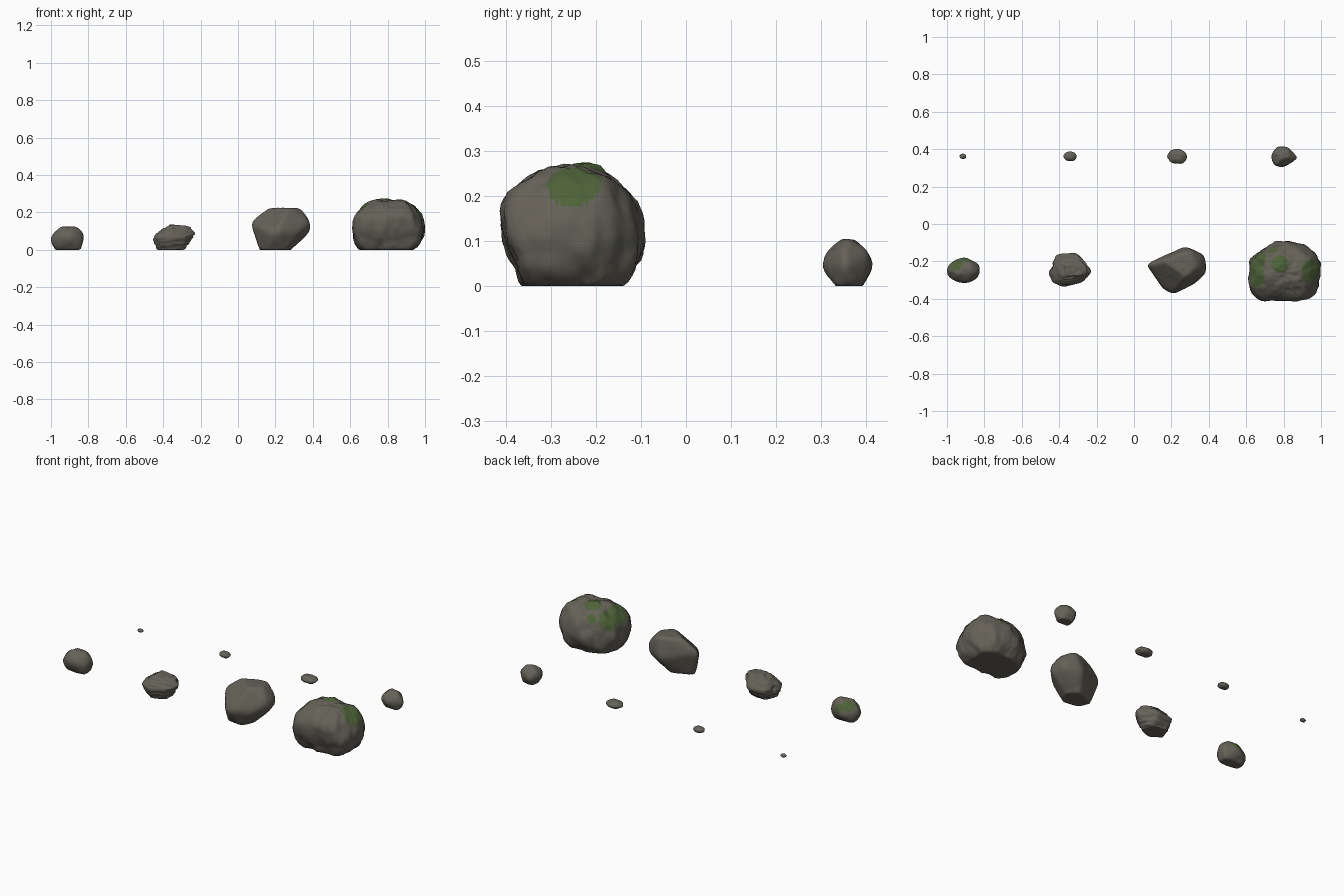
import bpy
import bmesh
from mathutils import Vector, noise
from mathutils.bvhtree import BVHTree

default = bpy.data.objects.get("Cube")
if default:
    bpy.data.objects.remove(default, do_unlink=True)


def make_material(name, colour):
    mat = bpy.data.materials.new(name)
    mat.use_nodes = True
    mat.diffuse_color = colour
    shader = mat.node_tree.nodes["Principled BSDF"]
    shader.inputs["Base Color"].default_value = colour
    shader.inputs["Roughness"].default_value = 0.9
    return mat


STONE = make_material("grey_brown_stone", (0.13, 0.12, 0.097, 1))
MOSS = make_material("green_moss", (0.075, 0.125, 0.04, 1))


def hull_tree(rings):
    """Convex rock core; each ring is a height with its outline points."""
    bm = bmesh.new()
    for height, outline in rings:
        for x, y in outline:
            bm.verts.new((x, y, height))
    bmesh.ops.convex_hull(bm, input=bm.verts[:])
    bmesh.ops.triangulate(bm, faces=bm.faces[:])
    tree = BVHTree.FromBMesh(bm)
    bm.free()
    return tree


def make_rock(name, low, high, rings, detail=5, soften=6, lumps=0.015,
              strata=0.0, moss=()):
    """Wrap a sphere on the core, weather it and fit it to the box low-high."""
    tree = hull_tree(rings)
    centre = Vector((0, 0, 0.5))
    bm = bmesh.new()
    bmesh.ops.create_icosphere(bm, subdivisions=detail, radius=1)
    for v in bm.verts:
        hit = tree.ray_cast(centre + v.co * 9, -v.co)[0]
        v.co = hit if hit else centre + v.co * 0.5
    for _ in range(soften):
        bmesh.ops.smooth_vert(bm, verts=bm.verts[:], factor=0.5,
                              use_axis_x=True, use_axis_y=True, use_axis_z=True)
    # Weathered surface: broad lumps and optional horizontal layers
    seed = Vector((low[0] * 7, low[1] * 5, 0))
    for v in bm.verts:
        out = (v.co - centre).normalized()
        push = lumps * noise.noise(v.co * 3.5 + seed)
        push += lumps * 0.5 * noise.noise(v.co * 9 + seed)
        layer = Vector((v.co.x * 1.5, v.co.y * 1.5, v.co.z * 22)) + seed
        push += strata * noise.noise(layer)
        v.co += out * push
        v.co.z = max(v.co.z, 0)
    # Fit to the requested box
    for axis in range(3):
        values = [v.co[axis] for v in bm.verts]
        start, span = min(values), max(values) - min(values)
        for v in bm.verts:
            t = (v.co[axis] - start) / span
            v.co[axis] = low[axis] + t * (high[axis] - low[axis])
    # Moss patches
    for face in bm.faces:
        face.smooth = True
        mid = face.calc_center_median()
        if any((mid - Vector(p[:3])).length < p[3] for p in moss):
            face.material_index = 1
    mid = Vector(((low[0] + high[0]) / 2, (low[1] + high[1]) / 2, 0))
    bmesh.ops.translate(bm, verts=bm.verts[:], vec=-mid)
    mesh = bpy.data.meshes.new(name)
    bm.to_mesh(mesh)
    bm.free()
    mesh.materials.append(STONE)
    if moss:
        mesh.materials.append(MOSS)
    obj = bpy.data.objects.new(name, mesh)
    obj.location = mid
    bpy.context.scene.collection.objects.link(obj)
    return obj


# Large mossy boulder
make_rock(
    "mossy_boulder", (0.61, -0.415, 0), (1, -0.09, 0.275),
    [(-0.06, [(-.8, -.6), (-.75, .4), (.6, -.6), (.6, .5), (0, .6)]),
     (0.3, [(-1, -.6), (-.95, .4), (-.3, .95), (.5, .9), (1, .2), (.85, -.8), (-.7, -.9)]),
     (0.72, [(-.95, -.4), (-.9, .4), (-.7, -1), (.6, -1), (.92, 0), (.75, .6), (0, .85)]),
     (1, [(-.5, -.3), (-.4, .4), (.45, -.4), (.5, .3)])],
    soften=10, lumps=0.05,
    moss=[(.78, -.21, .275, .05), (.94, -.25, .22, .062), (.65, -.28, .22, .06),
          (.65, -.19, .21, .06), (.73, -.12, .23, .04)])

# Angular rock with a pointed side
make_rock(
    "angular_rock", (0.075, -0.37, 0), (0.385, -0.125, 0.225),
    [(-0.08, [(-.65, 0), (-.5, -.4), (.1, -.5), (.25, 0), (0, .3)]),
     (0.42, [(1, 0), (.85, .6), (.6, -.6), (-.1, -1), (-.4, -.8), (.3, .9)]),
     (0.65, [(-1, .2), (-.9, .1), (.95, .5), (.95, -.2)]),
     (0.95, [(-.4, .3), (.3, -.3), (.65, .1), (.5, .7), (.1, .6)])],
    soften=5, lumps=0.01)

# Layered rock with horizontal ridges
make_rock(
    "layered_rock", (-0.455, -0.335, 0), (-0.23, -0.155, 0.135),
    [(-0.08, [(-.7, -.2), (-.5, .5), (.3, .4), (.4, -.3), (-.2, -.6)]),
     (0.5, [(-1, -.2), (-.6, .9), (.3, 1), (.5, -.7), (-.3, -1), (-.8, -.7)]),
     (0.7, [(1, -.1), (.8, .2), (-.7, .4), (-.5, -.6)]),
     (1, [(-.2, -.3), (-.2, .3), (.5, -.2), (.5, .3)])],
    soften=5, lumps=0.02, strata=0.07)

# Small mossy rock
make_rock(
    "small_mossy_rock", (-1, -0.315, 0), (-0.825, -0.18, 0.125),
    [(-0.08, [(-.6, -.3), (-.6, .3), (.7, -.4), (.7, .3)]),
     (0.4, [(-1, -.2), (-.8, .6), (0, 1), (.9, .5), (.9, -.5), (0, -.9), (-.7, -.7)]),
     (0.65, [(-.9, .1), (.2, .9), (1, .1), (.3, -1), (-.5, -.8)]),
     (1, [(-.4, -.3), (-.2, .4), (.6, -.2), (.5, .3)])],
    detail=4, soften=4, lumps=0.03,
    moss=[(-.95, -.215, .105, .035), (-.9, -.19, .085, .025)])

# Small faceted rock
make_rock(
    "small_faceted_rock", (0.735, 0.305, 0), (0.87, 0.415, 0.105),
    [(-0.08, [(-.5, -.3), (-.4, .5), (.4, .4), (.5, -.3)]),
     (0.45, [(-1, 0), (-.8, -.7), (-.1, -1), (1, -.1), (.2, .9), (-.5, 1)]),
     (0.75, [(-.8, .4), (-.6, -.8), (.6, -.3), (.3, .7)]),
     (1, [(-.3, -.3), (-.3, .3), (.3, 0)])],
    detail=4, soften=3, lumps=0.02)

# Rounded pebbles, all from one flattened core
pebble_core = [
    (-0.02, [(-.5, -.3), (-.4, .5), (.4, .5), (.5, -.4)]),
    (0.5, [(-1, 0), (-.6, .8), (.2, 1), (.9, .5), (1, -.2), (.5, -.9), (-.5, -.8)]),
    (1, [(-.4, -.3), (-.4, .4), (.5, .3), (.3, -.4)])]
for name, x, width, depth, height in [
        ("large_pebble", 0.23, 0.105, 0.08, 0.042),
        ("medium_pebble", -0.342, 0.07, 0.052, 0.034),
        ("small_pebble", -0.915, 0.036, 0.028, 0.02)]:
    make_rock(name, (x - width / 2, 0.362 - depth / 2, 0),
              (x + width / 2, 0.362 + depth / 2, height),
              pebble_core, detail=4, soften=6, lumps=0.03)
